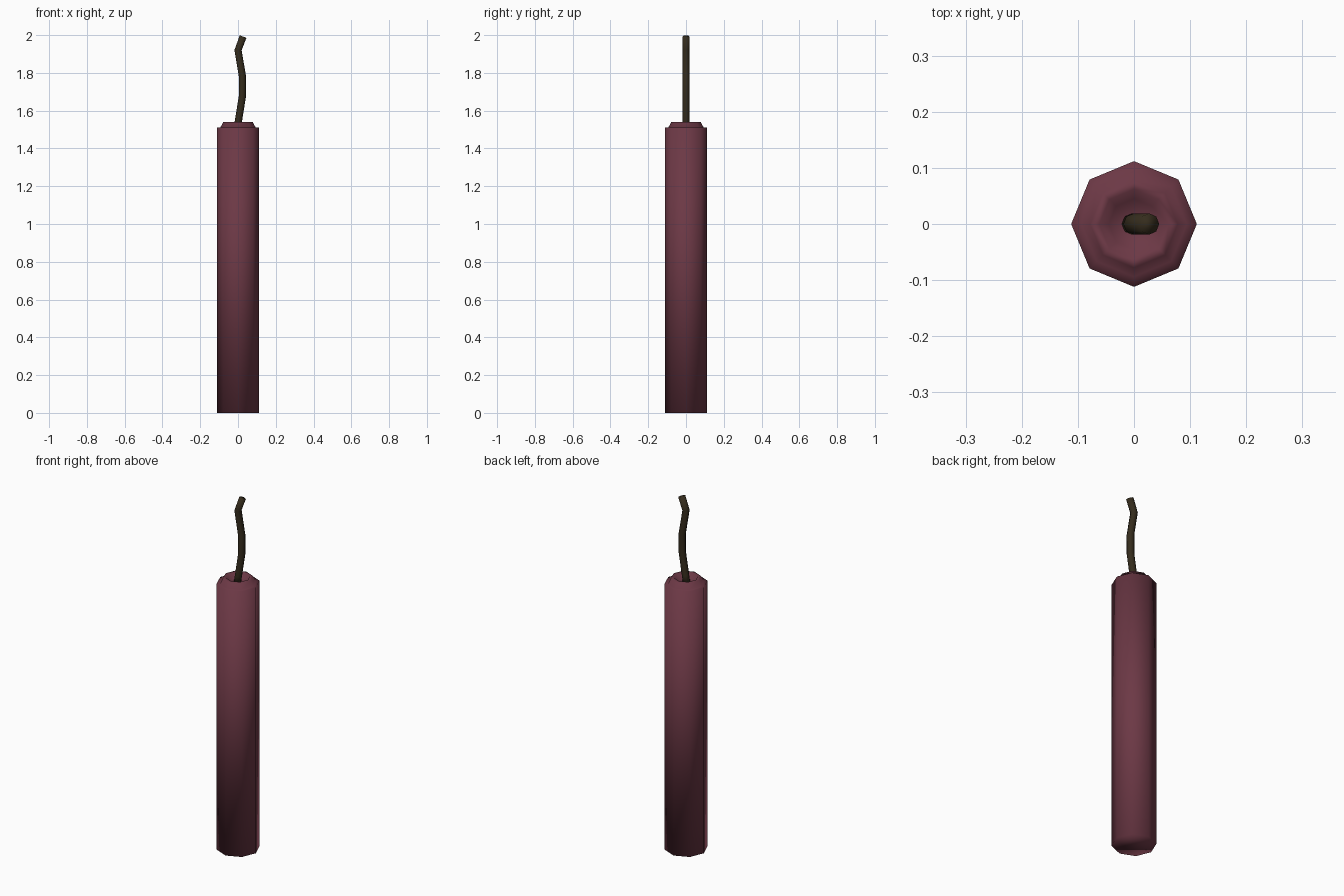
import bpy, bmesh, math
from mathutils import Vector

if "Cube" in bpy.data.objects:
    bpy.data.objects.remove(bpy.data.objects["Cube"])


def material(name, color):
    m = bpy.data.materials.new(name)
    m.diffuse_color = (*color, 1)
    m.use_nodes = True
    m.node_tree.nodes["Principled BSDF"].inputs["Base Color"].default_value = m.diffuse_color
    return m


def skin(name, rings, mat):
    """Join octagonal rings into a closed smooth surface."""
    bm = bmesh.new()
    loops = [[bm.verts.new(p) for p in ring] for ring in rings]
    for a, b in zip(loops, loops[1:]):
        for i in range(len(a)):
            j = (i + 1) % len(a)
            bm.faces.new((a[i], a[j], b[j], b[i]))
    bm.faces.new(loops[0][::-1])
    bm.faces.new(loops[-1])
    bmesh.ops.recalc_face_normals(bm, faces=bm.faces)
    for f in bm.faces:
        f.smooth = True
    mesh = bpy.data.meshes.new(name)
    bm.to_mesh(mesh)
    bm.free()
    mesh.materials.append(mat)
    ob = bpy.data.objects.new(name, mesh)
    bpy.context.collection.objects.link(ob)
    return ob


def ring(center, radius, side=Vector((1, 0, 0))):
    return [Vector(center) + radius * (math.cos(a) * side + math.sin(a) * Vector((0, 1, 0)))
            for a in (i * math.tau / 8 for i in range(8))]


# Stick body with a raised, dished top lip
profile = [(0.112, 0), (0.112, 1.51), (0.094, 1.51),
           (0.078, 1.54), (0.062, 1.54), (0.045, 1.515)]
skin("stick_body", [ring((0, 0, z), r) for r, z in profile],
     material("red_paper", (0.15, 0.04, 0.06)))

# Bent fuse
path = [Vector((x, 0, z)) for x, z in
        [(-0.005, 1.50), (0.003, 1.55), (0.023, 1.675), (0.023, 1.785), (0, 1.92), (0.027, 1.992)]]
rings = []
for i, p in enumerate(path):
    t = (path[min(i + 1, len(path) - 1)] - path[max(i - 1, 0)]).normalized()
    rings.append(ring(p, 0.019, Vector((t.z, 0, -t.x))))
skin("fuse", rings, material("fuse_cord", (0.035, 0.025, 0.012)))
